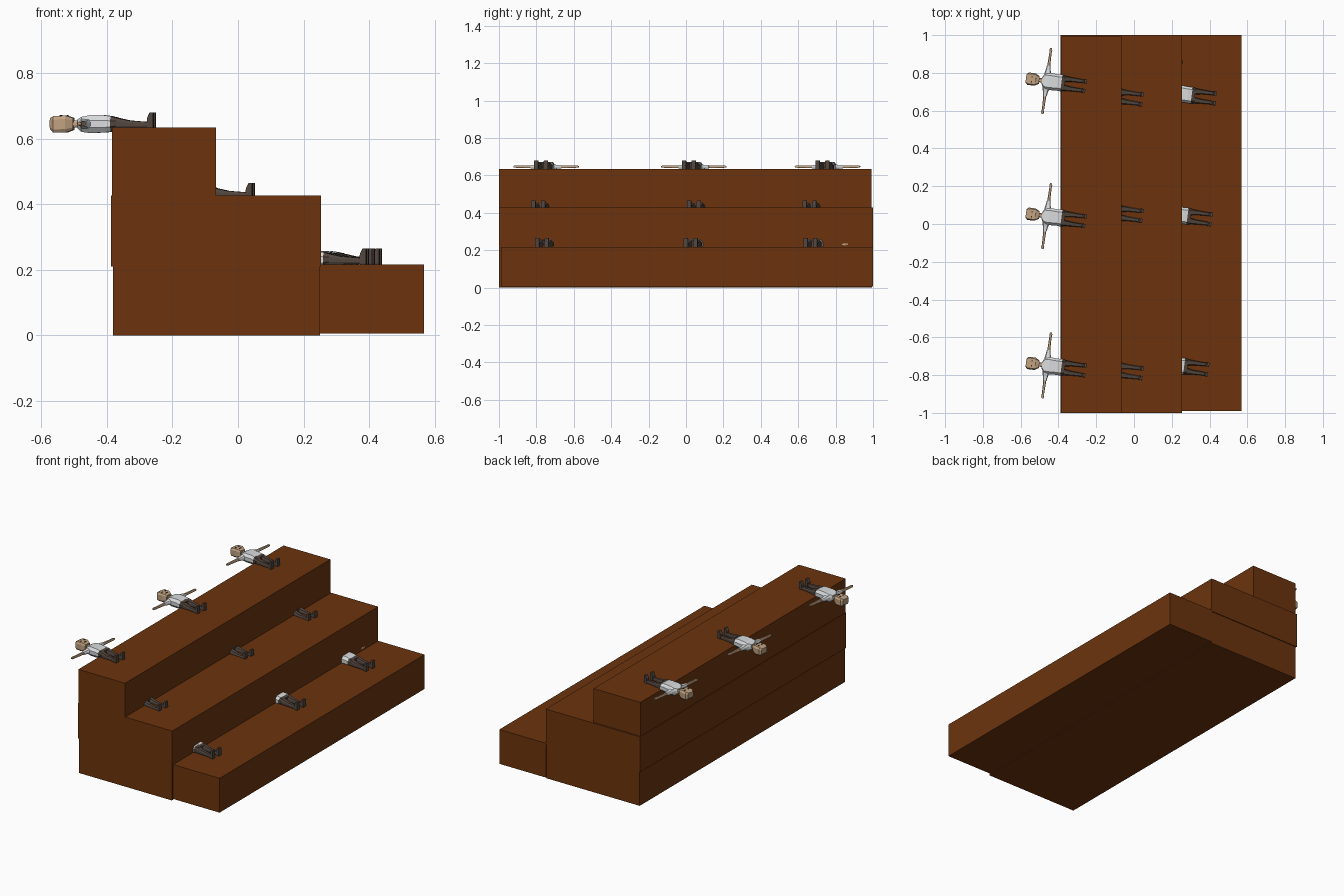
import bpy, bmesh, math
from mathutils import Matrix, Vector

cube = bpy.data.objects.get("Cube")
if cube:
    bpy.data.objects.remove(cube)


def material(name, rgb):
    m = bpy.data.materials.new(name)
    m.use_nodes = True
    m.diffuse_color = (*rgb, 1)
    m.node_tree.nodes["Principled BSDF"].inputs["Base Color"].default_value = (*rgb, 1)
    return m


wood = material("brown wood", (0.15, 0.034, 0.004))
skin = material("skin", (0.53, 0.36, 0.22))
shirt = material("pale shirt", (0.70, 0.71, 0.72))
trousers = material("dark trousers", (0.085, 0.06, 0.048))
ink = material("dark features", (0.03, 0.02, 0.015))


def place(name, mesh, matrix=Matrix()):
    ob = bpy.data.objects.new(name, mesh)
    ob.matrix_world = matrix
    bpy.context.collection.objects.link(ob)
    return ob


def finish(bm, name, mat):
    bmesh.ops.recalc_face_normals(bm, faces=bm.faces)
    mesh = bpy.data.meshes.new(name)
    bm.to_mesh(mesh)
    bm.free()
    mesh.materials.append(mat)
    return mesh


def box(name, mat, low, high):
    bm = bmesh.new()
    low, high = Vector(low), Vector(high)
    size = Matrix.Diagonal((*(high - low), 1))
    bmesh.ops.create_cube(bm, size=1, matrix=Matrix.Translation((low + high) / 2) @ size)
    return finish(bm, name, mat)


def loft(name, mat, rings, chamfer=0.3, sideways=False, mirror=False):
    """Join chamfered sections given as (along, across, half width, z low, z high)."""
    bm = bmesh.new()
    loops = []
    corners = [(1, 1 - chamfer * 2), (1 - chamfer, 1)]
    quarter = corners + [(-x, y) for x, y in reversed(corners)]
    outline = quarter + [(-x, -y) for x, y in quarter]
    for along, across, half, low, high in rings:
        loop = []
        for u, v in outline:
            w = across + u * half
            z = (low + high) / 2 + v * (high - low) / 2
            x, y = (w, along) if sideways else (along, w)
            loop.append(bm.verts.new((x, -y if mirror else y, z)))
        loops.append(loop)
    for a, b in zip(loops, loops[1:]):
        for i in range(len(a)):
            j = (i + 1) % len(a)
            bm.faces.new((a[i], a[j], b[j], b[i]))
    bm.faces.new(loops[0])
    bm.faces.new(loops[-1])
    return finish(bm, name, mat)


# Three broad steps, the lowest in two pieces
steps = {
    "bottom_step_rear": ((-0.382, -1, 0), (0.25, 0.995, 0.214)),
    "bottom_step_front": ((0.25, -0.99, 0.006), (0.568, 1, 0.217)),
    "middle_step": ((-0.388, -1, 0.21), (0.253, 1, 0.427)),
    "top_step": ((-0.385, -1, 0.42), (-0.067, 0.992, 0.635)),
}
for name, (low, high) in steps.items():
    place(name, box(name, wood, low, high))

# Parts of a reclining figure, chest at the origin, head toward -x, face up
parts = {
    "head": loft("head", skin, [
        (-0.123, 0, 0.022, -0.016, 0.018), (-0.112, 0, 0.033, -0.026, 0.024),
        (-0.075, 0, 0.033, -0.026, 0.026), (-0.052, 0, 0.02, -0.018, 0.019)], 0.2),
    "neck": loft("neck", skin, [
        (-0.056, 0, 0.011, -0.01, 0.01), (-0.03, 0, 0.012, -0.011, 0.011)]),
    "torso": loft("torso", shirt, [
        (-0.038, 0, 0.018, -0.014, 0.015), (-0.024, 0, 0.043, -0.024, 0.022),
        (0.0, 0, 0.046, -0.027, 0.027), (0.045, 0, 0.043, -0.026, 0.027),
        (0.066, 0, 0.045, -0.023, 0.024)]),
    "hips": loft("hips", trousers, [
        (0.064, 0, 0.045, -0.022, 0.024), (0.084, 0, 0.041, -0.016, 0.02)]),
    "mouth": box("mouth", ink, (-0.072, -0.009, 0.022), (-0.069, 0.009, 0.027)),
}
for side, mirror in (("left", False), ("right", True)):
    sign = -1 if mirror else 1
    limbs = {
        "sleeve": loft("sleeve", shirt, [
            (0.03, -0.01, 0.021, -0.016, 0.017), (0.055, -0.012, 0.014, -0.01, 0.011),
            (0.082, -0.012, 0.01, -0.007, 0.009)], sideways=True, mirror=mirror),
        "arm": loft("arm", skin, [
            (0.08, -0.012, 0.008, -0.006, 0.008), (0.15, -0.012, 0.006, -0.005, 0.007),
            (0.165, -0.012, 0.008, -0.004, 0.007), (0.176, -0.012, 0.005, -0.003, 0.006)],
            sideways=True, mirror=mirror),
        "leg": loft("leg", trousers, [
            (0.07, 0.023, 0.018, -0.018, 0.022), (0.12, 0.025, 0.012, -0.013, 0.011),
            (0.185, 0.025, 0.009, -0.012, 0.006)], mirror=mirror),
        "foot": loft("foot", trousers, [
            (0.178, 0.026, 0.011, -0.014, 0.018), (0.186, 0.026, 0.012, -0.014, 0.035),
            (0.197, 0.026, 0.011, -0.014, 0.035)], 0.1, mirror=mirror),
        "eye": box("eye", ink, (-0.094, sign * 0.013 - 0.004, 0.021),
                   (-0.089, sign * 0.013 + 0.004, 0.0275)),
    }
    parts.update({side + "_" + key: mesh for key, mesh in limbs.items()})

# Chest positions of the three figures on each step
rows = {
    "top": (0.645, [(-0.45, 0.755), (-0.45, 0.04), (-0.45, -0.75)]),
    "middle": (0.43, [(-0.148, 0.685), (-0.148, 0.068), (-0.148, -0.765)]),
    "bottom": (0.23, [(0.24, 0.69), (0.218, 0.05), (0.2, -0.745)]),
}
turn = Matrix.Rotation(math.radians(-7.5), 4, "Z")
for row, (z, spots) in rows.items():
    for spot, (x, y) in zip(("back", "centre", "front"), spots):
        pose = Matrix.Translation((x, y, z)) @ turn
        for part, mesh in parts.items():
            place(f"{row}_{spot}_figure_{part}", mesh, pose)
